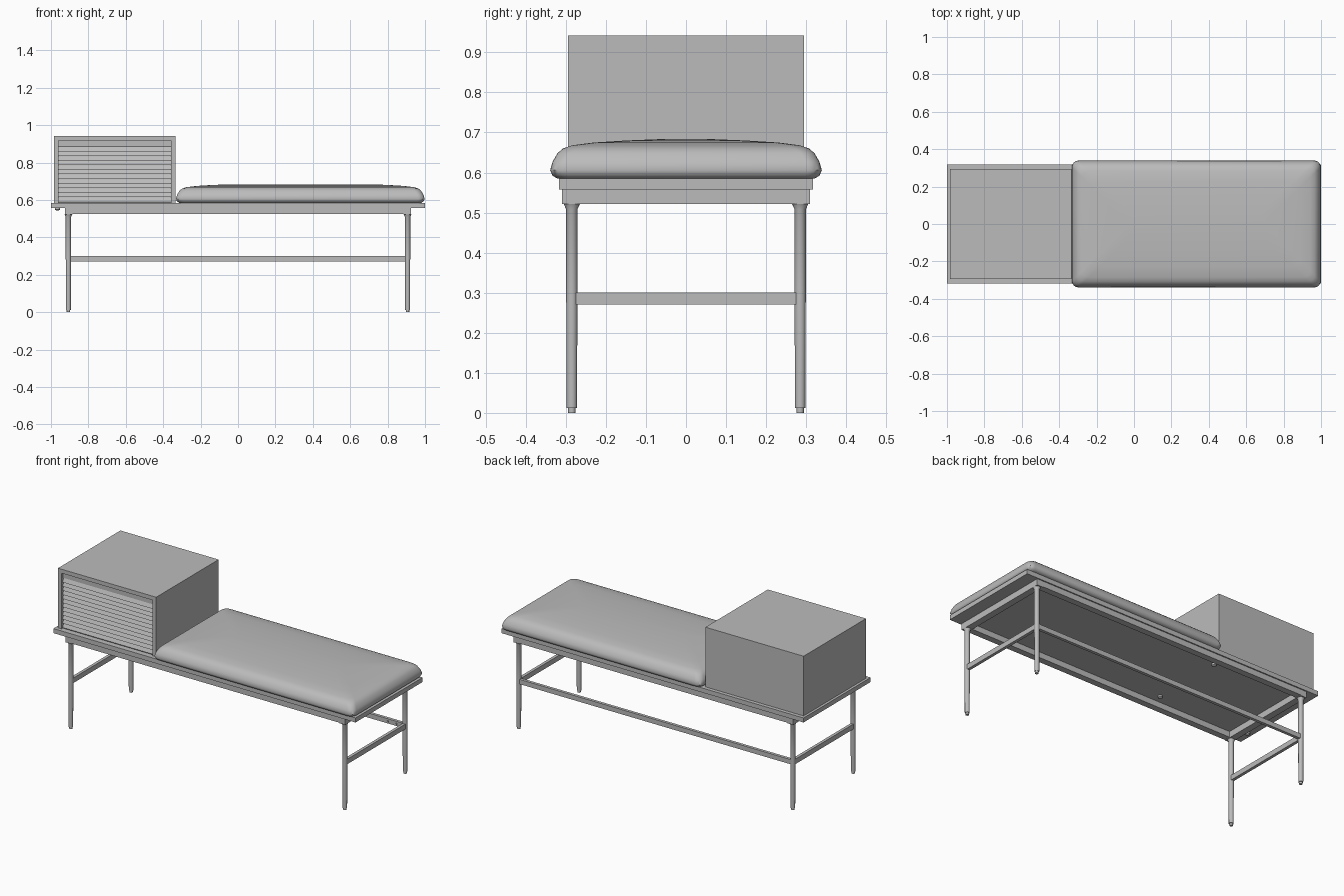
import bpy, bmesh, math
from mathutils import Vector

cube = bpy.data.objects.get("Cube")
if cube:
    bpy.data.objects.remove(cube, do_unlink=True)

grey = bpy.data.materials.new("plain_grey")
grey.use_nodes = True
colour = (0.5, 0.5, 0.5, 1)
grey.diffuse_color = colour
grey.node_tree.nodes["Principled BSDF"].inputs["Base Color"].default_value = colour


def finish(name, bm, smooth=None):
    bmesh.ops.recalc_face_normals(bm, faces=bm.faces[:])
    mesh = bpy.data.meshes.new(name)
    bm.to_mesh(mesh)
    bm.free()
    mesh.materials.append(grey)
    obj = bpy.data.objects.new(name, mesh)
    bpy.context.collection.objects.link(obj)
    if smooth:
        bpy.ops.object.select_all(action='DESELECT')
        obj.select_set(True)
        bpy.context.view_layer.objects.active = obj
        bpy.ops.object.shade_smooth_by_angle(angle=math.radians(smooth))
    return obj


def box(name, x0, x1, y0, y1, z0, z1):
    bm = bmesh.new()
    bmesh.ops.create_cube(bm, size=1)
    for v in bm.verts:
        v.co = Vector(((x0 + x1) / 2 + v.co.x * (x1 - x0),
                       (y0 + y1) / 2 + v.co.y * (y1 - y0),
                       (z0 + z1) / 2 + v.co.z * (z1 - z0)))
    return finish(name, bm)


def loft(name, rings, smooth):
    """Join rings of points into a closed skin with capped ends."""
    bm = bmesh.new()
    rows = [[bm.verts.new(p) for p in ring] for ring in rings]
    n = len(rows[0])
    for a, b in zip(rows, rows[1:]):
        for i in range(n):
            j = (i + 1) % n
            bm.faces.new((a[i], a[j], b[j], b[i]))
    bm.faces.new(rows[0][::-1])
    bm.faces.new(rows[-1])
    return finish(name, bm, smooth)


def lathe(name, x, y, profile, sides=16):
    turn = [2 * math.pi * i / sides for i in range(sides)]
    return loft(name, [[(x + r * math.cos(t), y + r * math.sin(t), z) for t in turn]
                       for r, z in profile], 40)


def rounded_rect(x0, x1, y0, y1, r, z, steps=6):
    pts = []
    corners = [(x1 - r, y1 - r), (x0 + r, y1 - r), (x0 + r, y0 + r), (x1 - r, y0 + r)]
    for k, (cx, cy) in enumerate(corners):
        for s in range(steps + 1):
            t = math.pi / 2 * (k + s / steps)
            pts.append((cx + r * math.cos(t), cy + r * math.sin(t), z))
    return pts


# Table top and the frame beneath it
box("table_top", -1, 1, -0.317, 0.317, 0.558, 0.585)
for side, s in (("left", 1), ("right", -1)):
    xa, xb = sorted((s * 0.885, s * 0.925))
    box(side + "_end_apron", xa, xb, -0.31, 0.31, 0.521, 0.558)
for side, s in (("back", 1), ("front", -1)):
    ya, yb = sorted((s * 0.272, s * 0.31))
    box(side + "_apron", -0.885, 0.885, ya, yb, 0.524, 0.558)

# Legs with flared tops and small feet
leg_profile = [(0.009, 0), (0.009, 0.012), (0.013, 0.012), (0.014, 0.3),
               (0.014, 0.508), (0.02, 0.521)]
for side, sx in (("left", 1), ("right", -1)):
    for end, sy in (("back", 1), ("front", -1)):
        lathe(f"{end}_{side}_leg", sx * 0.907, sy * 0.285, leg_profile)
    # Stretcher between the front and back legs
    box(side + "_stretcher", sx * 0.907 - 0.009, sx * 0.907 + 0.009,
        -0.278, 0.278, 0.27, 0.3)
    # Rail screws
    for x in (0.8, 0.855):
        box(side + "_rail_screw", sx * x - 0.004, sx * x + 0.004,
            0.272, 0.28, 0.281, 0.289)

# Long rail between the back legs
box("back_rail", -0.9, 0.9, 0.276, 0.294, 0.272, 0.3)

# Cabinet shell
left, right, half, low, high, wall = -0.985, -0.335, 0.295, 0.585, 0.942, 0.024
box("cabinet_top", left, right, -half, half, high - wall, high)
box("cabinet_right_side", left, left + wall, -half, half, low, high - wall)
box("cabinet_left_side", right - wall, right, -half, half, low, high - wall)
box("cabinet_back", left + wall, right - wall, half - wall, half, low, high - wall)

# Slatted cabinet door: a saw-tooth profile drawn across the opening
slats, z_start, z_end = 12, 0.59, 0.885
pitch = (z_end - z_start) / slats
profile = [(-0.26, low), (-0.283, low)]
for i in range(slats):
    z = z_start + i * pitch
    profile += [(-0.286, z), (-0.275, z + pitch * 0.9), (-0.272, z + pitch)]
profile += [(-0.28, z_end), (-0.28, high - wall), (-0.26, high - wall)]
loft("slatted_door", [[(x, y, z) for y, z in profile]
                      for x in (left + wall, right - wall)], None)

# Cabinet bolts under the table top
for x in (-0.965, -0.365):
    for y in (-0.22, 0.22):
        lathe("cabinet_bolt", x, y, [(0.008, 0.544), (0.013, 0.548), (0.013, 0.558)], 12)

# Domed seat cushion, stacked from rounded outlines
cushion = [(0.018, 0.585), (0.006, 0.592), (0, 0.606), (0.006, 0.627), (0.018, 0.648),
           (0.032, 0.66), (0.055, 0.668), (0.11, 0.675), (0.19, 0.68), (0.29, 0.684)]
loft("seat_cushion",
     [rounded_rect(-0.332 + d, 0.998 - d, -0.339 + d, 0.339 - d, 0.035, z)
      for d, z in cushion], 50)
